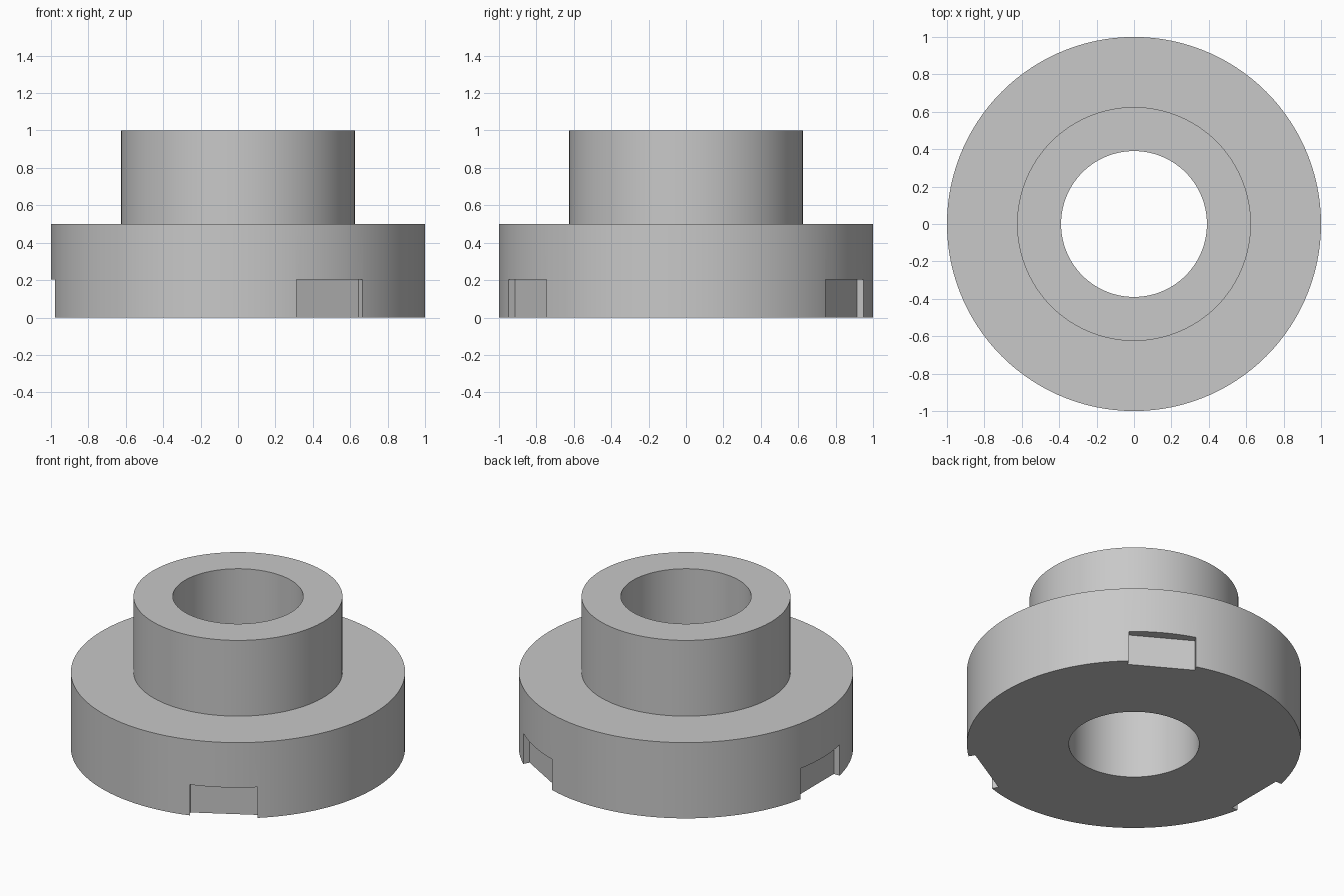
import bpy, bmesh
from math import pi, radians
from mathutils import Matrix, Vector

cube = bpy.data.objects.get("Cube")
if cube:
    bpy.data.objects.remove(cube, do_unlink=True)

SEGMENTS = 120
RIM, BOSS, BORE = 1.0, 0.625, 0.39
FLANGE_TOP, BOSS_TOP = 0.5, 1.0
NOTCH_HALF_WIDTH, NOTCH_HEIGHT, NOTCH_FLOOR = 0.204, 0.203, 0.937

# Plain grey metal
grey = bpy.data.materials.new("grey_metal")
grey.use_nodes = True
colour = (0.58, 0.58, 0.58, 1)
grey.diffuse_color = colour
grey.node_tree.nodes["Principled BSDF"].inputs["Base Color"].default_value = colour


def make_object(name, bm):
    bmesh.ops.recalc_face_normals(bm, faces=bm.faces)
    mesh = bpy.data.meshes.new(name)
    bm.to_mesh(mesh)
    bm.free()
    mesh.materials.append(grey)
    obj = bpy.data.objects.new(name, mesh)
    bpy.context.collection.objects.link(obj)
    return obj


# Flanged bushing: closed section turned around the z axis
profile = [(BORE, 0), (RIM, 0), (RIM, FLANGE_TOP),
           (BOSS, FLANGE_TOP), (BOSS, BOSS_TOP), (BORE, BOSS_TOP)]
bm = bmesh.new()
verts = [bm.verts.new((r, 0, z)) for r, z in profile]
edges = [bm.edges.new((v, verts[i - 1])) for i, v in enumerate(verts)]
bmesh.ops.spin(bm, geom=verts + edges, cent=(0, 0, 0), axis=(0, 0, 1),
               angle=2 * pi, steps=SEGMENTS, use_merge=True)
bmesh.ops.remove_doubles(bm, verts=bm.verts, dist=0.0001)
bushing = make_object("flanged_bushing", bm)

# Three flat-floored notches around the lower rim
bm = bmesh.new()
depth = 0.2
for angle in (60, 180, 300):
    matrix = (Matrix.Rotation(radians(angle), 4, "Z")
              @ Matrix.Translation(Vector((NOTCH_FLOOR + depth / 2, 0, 0)))
              @ Matrix.Diagonal((depth, 2 * NOTCH_HALF_WIDTH, 2 * NOTCH_HEIGHT, 1)))
    bmesh.ops.create_cube(bm, size=1, matrix=matrix)
cutter = make_object("notch_cutter", bm)
cutter.hide_render = True

cut = bushing.modifiers.new("notches", "BOOLEAN")
cut.operation = "DIFFERENCE"
cut.solver = "EXACT"
cut.object = cutter

bpy.ops.object.select_all(action="DESELECT")
bushing.select_set(True)
bpy.context.view_layer.objects.active = bushing
bpy.ops.object.modifier_apply(modifier=cut.name)
bpy.data.objects.remove(cutter, do_unlink=True)

# Smooth walls, crisp rims
bpy.ops.object.shade_smooth_by_angle(angle=radians(30))
